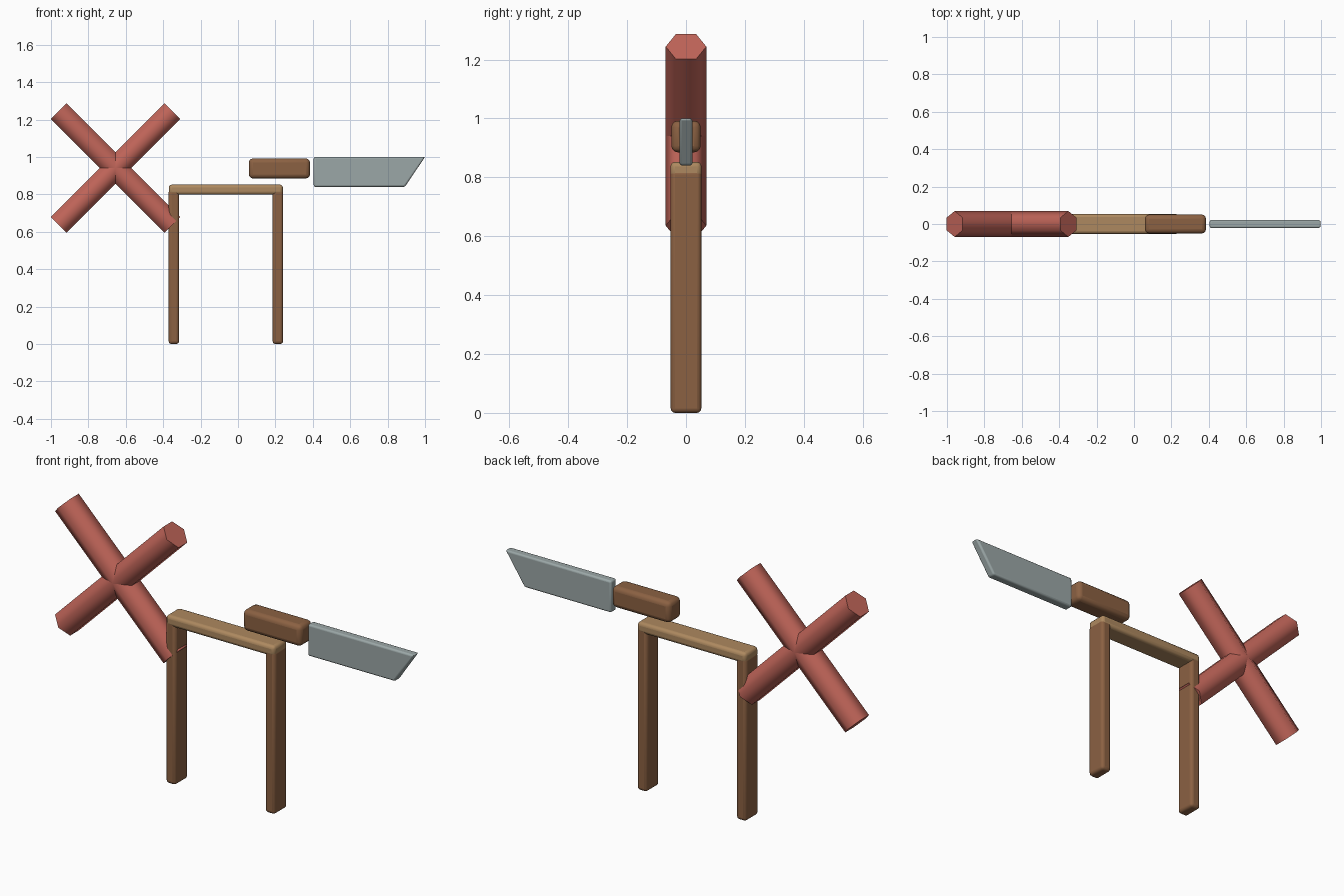
import bpy, bmesh, math
from mathutils import Matrix

if "Cube" in bpy.data.objects:
    bpy.data.objects.remove(bpy.data.objects["Cube"])


def material(name, rgb):
    m = bpy.data.materials.new(name)
    m.diffuse_color = (*rgb, 1)
    m.use_nodes = True
    m.node_tree.nodes["Principled BSDF"].inputs["Base Color"].default_value = m.diffuse_color
    return m


RED = material("red_paint", (0.53, 0.13, 0.10))
BROWN = material("brown_wood", (0.26, 0.12, 0.055))
TAN = material("tan_wood", (0.42, 0.25, 0.115))
STEEL = material("grey_steel", (0.33, 0.39, 0.39))


def finish(name, bm, mat, bevel=0.0, angle=40):
    bmesh.ops.recalc_face_normals(bm, faces=bm.faces)
    mesh = bpy.data.meshes.new(name)
    bm.to_mesh(mesh)
    bm.free()
    mesh.materials.append(mat)
    ob = bpy.data.objects.new(name, mesh)
    bpy.context.collection.objects.link(ob)
    if bevel:
        mod = ob.modifiers.new("rounded_edges", 'BEVEL')
        mod.width = bevel
        mod.segments = 3
        mod.limit_method = 'ANGLE'
    bpy.ops.object.select_all(action='DESELECT')
    ob.select_set(True)
    bpy.context.view_layer.objects.active = ob
    bpy.ops.object.shade_smooth_by_angle(angle=math.radians(angle))
    return ob


def slab(name, profile, half_y, mat, bevel):
    """Extrude an x-z outline symmetrically along y."""
    bm = bmesh.new()
    face = bm.faces.new([bm.verts.new((x, -half_y, z)) for x, z in profile])
    ext = bmesh.ops.extrude_face_region(bm, geom=[face])
    moved = [g for g in ext["geom"] if isinstance(g, bmesh.types.BMVert)]
    bmesh.ops.translate(bm, verts=moved, vec=(0, 2 * half_y, 0))
    return finish(name, bm, mat, bevel)


def box(name, x0, x1, z0, z1, half_y, mat, bevel):
    return slab(name, [(x0, z0), (x1, z0), (x1, z1), (x0, z1)], half_y, mat, bevel)


# Crossed hexagonal bars
for name, tilt in (("rising_bar", 45), ("falling_bar", -45)):
    bm = bmesh.new()
    bmesh.ops.create_cone(bm, cap_ends=True, segments=6,
                          radius1=0.069, radius2=0.069, depth=0.86)
    # Put two opposite ridges of the hexagon on the front and back
    ys = max(v.co.y for v in bm.verts)
    spin = 0 if ys > 0.068 else 90
    place = (Matrix.Translation((-0.655, 0, 0.94))
             @ Matrix.Rotation(math.radians(tilt), 4, 'Y')
             @ Matrix.Rotation(math.radians(spin), 4, 'Z'))
    bmesh.ops.transform(bm, matrix=place, verts=bm.verts)
    finish(name, bm, RED, angle=65)

# Trestle: two legs and a top beam
box("left_leg", -0.371, -0.315, 0, 0.825, 0.052, BROWN, 0.015)
box("right_leg", 0.185, 0.241, 0, 0.825, 0.052, BROWN, 0.015)
box("top_beam", -0.37, 0.24, 0.798, 0.852, 0.053, TAN, 0.016)

# Knife: handle and slant-ended blade
box("knife_handle", 0.058, 0.385, 0.885, 0.992, 0.05, BROWN, 0.022)
slab("knife_blade", [(0.405, 0.84), (0.892, 0.84), (1.0, 1.0), (0.405, 1.0)],
     0.022, STEEL, 0.009)
